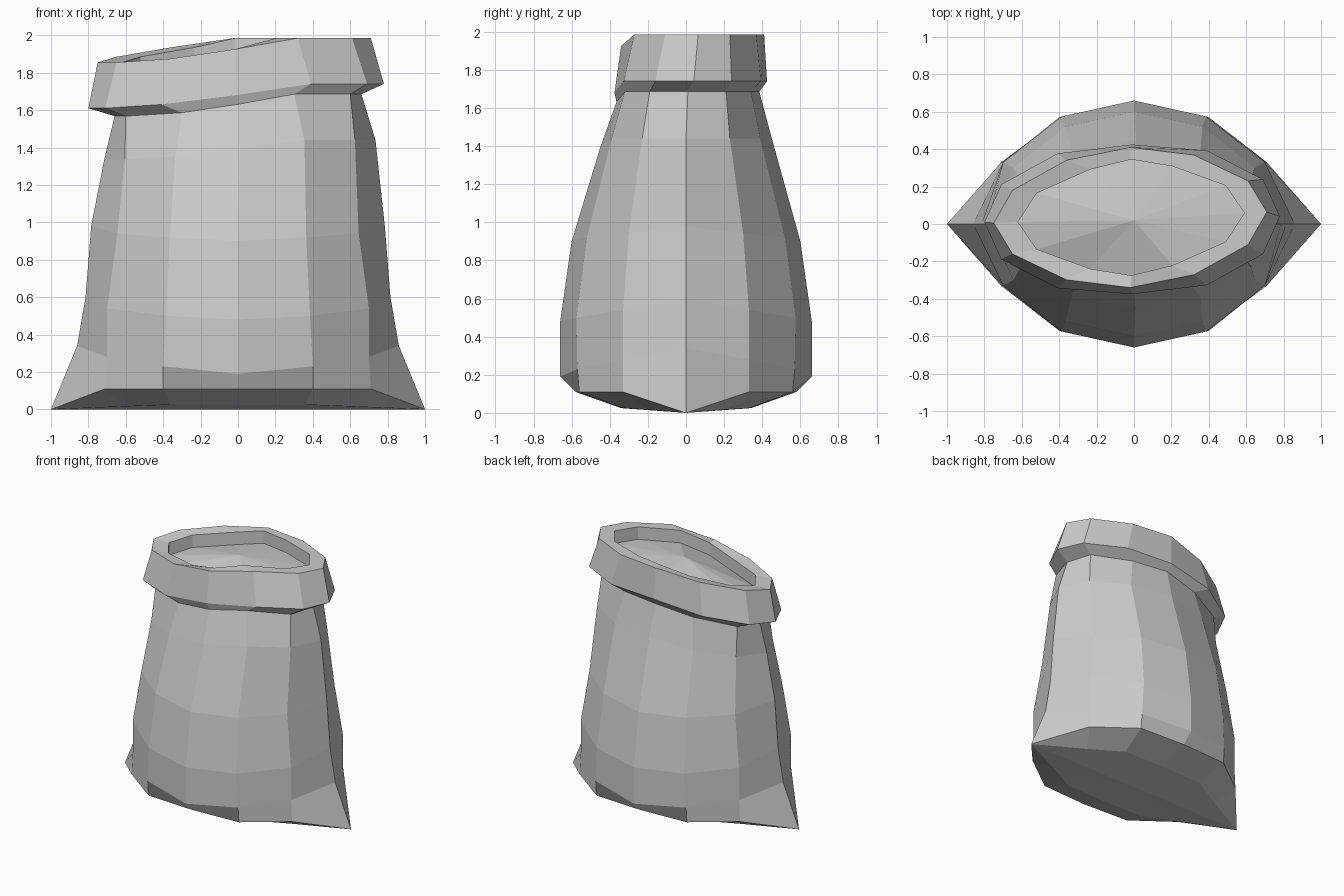
import bpy, bmesh

cube = bpy.data.objects.get("Cube")
if cube:
    bpy.data.objects.remove(cube)

cloth = bpy.data.materials.new("grey cloth")
cloth.use_nodes = True
grey = (0.6, 0.6, 0.6, 1)
cloth.diffuse_color = grey
cloth.node_tree.nodes["Principled BSDF"].inputs["Base Color"].default_value = grey

# Sag of the mouth, counter-clockwise from the left (+x) corner
SAG = [0, 0, 0, 0, .05, .1, .13, .13, .11, .06, 0, 0]


def ring(quarter, sag=0, dx=0, dy=0, skew=0):
    """Mirror corner, side, shoulder and middle points into a 12-point ring."""
    corner, side, shoulder, middle = quarter
    half = [corner, side, shoulder, middle]
    half += [(-x, y, z) for x, y, z in (shoulder, side, corner)]
    full = half + [(x, -y, z) for x, y, z in reversed(half[1:-1])]
    return [(x + dx, y + dy + skew * x, z - sag * s)
            for (x, y, z), s in zip(full, SAG)]


def level(outline, z):
    return [(x, y, z) for x, y in outline]


def build(name, rings, start_cap=None, end_cap=None):
    """Join rings with quads and close the ends with fans."""
    bm = bmesh.new()
    loops = [[bm.verts.new(p) for p in r] for r in rings]
    n = len(SAG)
    for low, high in zip(loops, loops[1:]):
        for i in range(n):
            j = (i + 1) % n
            bm.faces.new((low[i], low[j], high[j], high[i]))
    if start_cap:
        c = bm.verts.new(start_cap)
        for i in range(n):
            bm.faces.new((loops[0][(i + 1) % n], loops[0][i], c))
    if end_cap:
        c = bm.verts.new(end_cap)
        for i in range(n):
            bm.faces.new((loops[-1][i], loops[-1][(i + 1) % n], c))
    # Weld the shared pointed corners
    bmesh.ops.remove_doubles(bm, verts=bm.verts, dist=0.0005)
    mesh = bpy.data.meshes.new(name)
    bm.to_mesh(mesh)
    bm.free()
    mesh.materials.append(cloth)
    obj = bpy.data.objects.new(name, mesh)
    bpy.context.collection.objects.link(obj)
    return obj


# Sack body: underside, pointed bottom corners, bulge and neck
corner = (1, 0, 0)
neck = ring(level([(.66, 0), (.60, .20), (.30, .33), (0, .375)], 1.685),
            sag=.9, dy=.01)
build("sack_body", [
    ring([corner, (.62, .19, .015), (.36, .33, .025), (0, .34, .025)]),
    ring([corner, (.71, .33, .11), (.40, .56, .11), (0, .58, .11)]),
    ring([(.86, 0, .34), (.70, .33, .28), (.40, .57, .23), (0, .66, .19)]),
    ring([(.815, 0, .6), (.70, .33, .54), (.385, .575, .5), (0, .66, .48)]),
    ring([(.785, 0, .98), (.645, .30, .94), (.365, .52, .92), (0, .60, .90)]),
    ring(level([(.725, 0), (.615, .23), (.345, .39), (0, .45)], 1.44),
         sag=.8, dx=.01),
    neck], start_cap=(0, 0, 0))

# Rolled collar: sloping underside, outer band and flat rim
rim = ring(level([(.605, 0), (.505, .15), (.22, .265), (0, .31)], 1.985),
           sag=1, dx=-.015, dy=.035, skew=.04)
build("rolled_collar", [
    neck,
    ring(level([(.79, 0), (.70, .20), (.40, .36), (0, .40)], 1.74),
         sag=1, dx=-.01, dy=.025, skew=.02),
    ring(level([(.73, 0), (.63, .17), (.34, .32), (0, .375)], 1.985),
         sag=1, dx=-.02, dy=.035, skew=.04),
    rim])

# Inner wall and the low mound that fills the mouth
build("sack_filling", [rim, [(x, y, z - .1) for x, y, z in rim]],
      end_cap=(0, .02, 1.92))
